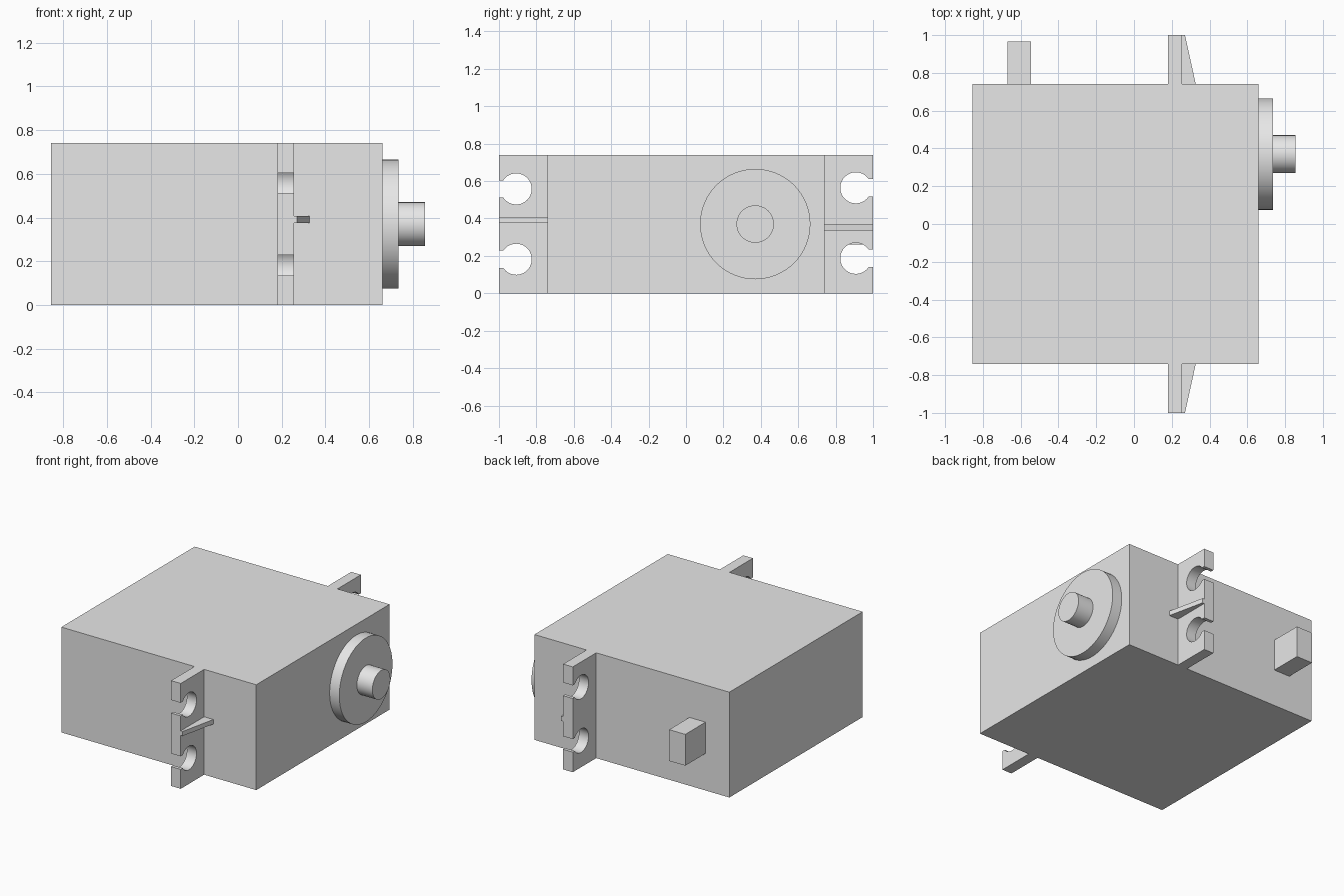
import bpy
import bmesh
import math
from mathutils import Vector

old = bpy.data.objects.get("Cube")
if old:
    bpy.data.objects.remove(old, do_unlink=True)

grey = bpy.data.materials.new("plain grey")
grey.use_nodes = True
grey.diffuse_color = (0.8, 0.8, 0.8, 1)
grey.node_tree.nodes["Principled BSDF"].inputs["Base Color"].default_value = (0.8, 0.8, 0.8, 1)

HEIGHT = 0.74
SIDE = 0.74          # half depth of the case
MID = HEIGHT / 2


def prism(name, outline, offset):
    """Extrude a closed outline of 3D points along an offset."""
    bm = bmesh.new()
    face = bm.faces.new([bm.verts.new(p) for p in outline])
    new = bmesh.ops.extrude_face_region(bm, geom=[face], use_keep_orig=True)["geom"]
    bmesh.ops.translate(bm, vec=Vector(offset),
                        verts=[g for g in new if isinstance(g, bmesh.types.BMVert)])
    bmesh.ops.recalc_face_normals(bm, faces=bm.faces)
    for f in bm.faces:
        f.smooth = True
    mesh = bpy.data.meshes.new(name)
    bm.to_mesh(mesh)
    bm.free()
    mesh.set_sharp_from_angle(angle=math.radians(30))
    mesh.materials.append(grey)
    obj = bpy.data.objects.new(name, mesh)
    bpy.context.collection.objects.link(obj)
    return obj


def box(name, x0, x1, y0, y1, z0, z1):
    base = [(x0, y0, z0), (x1, y0, z0), (x1, y1, z0), (x0, y1, z0)]
    return prism(name, base, (0, 0, z1 - z0))


def disc(name, x0, x1, y, z, radius, sides=64):
    turn = [2 * math.pi * i / sides for i in range(sides)]
    ring = [(x0, y + radius * math.cos(a), z + radius * math.sin(a)) for a in turn]
    return prism(name, ring, (x1 - x0, 0, 0))


def flange(name, side, holes, radius=0.083, slot=0.046, steps=40):
    """Mounting ear whose round holes open to the outer edge by a slot."""
    x0, x1, tip, centre = 0.18, 0.255, 1.0, 0.908
    start = math.asin(slot / radius)
    pts = [(SIDE, 0), (tip, 0)]
    for z in holes:
        pts.append((tip, z - slot))
        for i in range(steps + 1):
            a = -start - (2 * math.pi - 2 * start) * i / steps
            pts.append((centre + radius * math.cos(a), z + radius * math.sin(a)))
        pts.append((tip, z + slot))
    pts += [(tip, HEIGHT), (SIDE, HEIGHT)]
    return prism(name, [(x0, side * y, z) for y, z in pts], (x1 - x0, 0, 0))


def rib(name, side, z0, z1):
    """Tapered stiffener on the output side of an ear."""
    pts = [(0.255, SIDE), (0.327, SIDE), (0.27, 1.0), (0.255, 1.0)]
    return prism(name, [(x, side * y, z0) for x, y in pts], (0, 0, z1 - z0))


# Case, cable exit and output shaft
box("case", -0.855, 0.66, -SIDE, SIDE, 0, HEIGHT)
box("cable_exit", -0.67, -0.545, SIDE, 0.965, 0.26, 0.48)
disc("output_boss", 0.66, 0.735, MID, MID, 0.295)
disc("output_shaft", 0.735, 0.855, MID, MID, 0.1)

# Mounting ears with stiffening ribs
flange("front_flange", -1, (0.182, 0.558))
flange("back_flange", 1, (0.187, 0.564))
rib("front_rib", -1, 0.375, 0.407)
rib("back_rib", 1, 0.337, 0.37)
